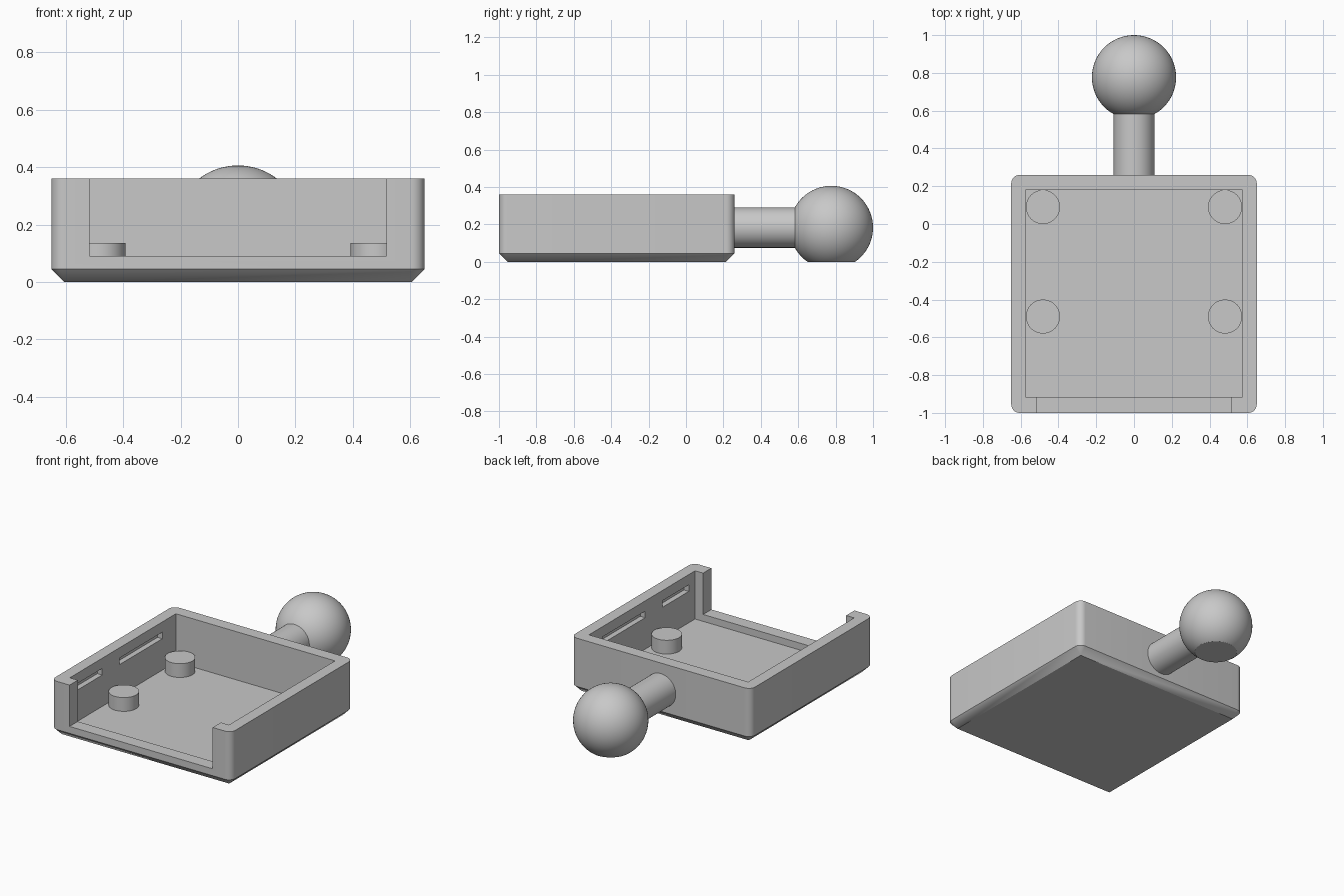
import bpy, bmesh, math
from mathutils import Matrix, Vector

default = bpy.data.objects.get("Cube")
if default:
    bpy.data.objects.remove(default, do_unlink=True)

COLOUR = (0.58, 0.58, 0.58, 1)
grey = bpy.data.materials.new("plain grey")
grey.use_nodes = True
grey.diffuse_color = COLOUR
grey.node_tree.nodes["Principled BSDF"].inputs["Base Color"].default_value = COLOUR

HALF_X, FRONT, BACK, TOP = 0.65, -1.0, 0.26, 0.36
EDGE = 0.045          # corner radius, chamfer size and floor thickness
INNER_X, INNER_FRONT, INNER_BACK = 0.575, -0.915, 0.18
BALL_R, BALL_Y, BALL_Z = 0.223, 0.777, 0.183


def make_object(name, bm):
    bmesh.ops.recalc_face_normals(bm, faces=bm.faces)
    mesh = bpy.data.meshes.new(name)
    bm.to_mesh(mesh)
    bm.free()
    mesh.materials.append(grey)
    obj = bpy.data.objects.new(name, mesh)
    bpy.context.collection.objects.link(obj)
    return obj


def smooth(obj):
    bpy.ops.object.select_all(action='DESELECT')
    obj.select_set(True)
    bpy.context.view_layer.objects.active = obj
    bpy.ops.object.shade_smooth_by_angle(angle=math.radians(30))


def cylinder(name, radius, length, matrix):
    bm = bmesh.new()
    bmesh.ops.create_cone(bm, cap_ends=True, segments=64, radius1=radius,
                          radius2=radius, depth=length, matrix=matrix)
    obj = make_object(name, bm)
    smooth(obj)
    return obj


def cut_box(target, low, high):
    low, high = Vector(low), Vector(high)
    bm = bmesh.new()
    bmesh.ops.create_cube(bm, size=1, matrix=Matrix.Translation((low + high) / 2)
                          @ Matrix.Diagonal((*(high - low), 1)))
    cutter = make_object("cutter", bm)
    cutter.hide_render = True
    mod = target.modifiers.new("cut", 'BOOLEAN')
    mod.operation, mod.solver, mod.object = 'DIFFERENCE', 'EXACT', cutter
    bpy.context.view_layer.objects.active = target
    bpy.ops.object.modifier_apply(modifier=mod.name)
    bpy.data.objects.remove(cutter, do_unlink=True)


def rounded_ring(bm, radius, z, steps=8):
    # Corner centres stay fixed, so a zero radius gives a sharp rectangle
    verts = []
    cx, y0, y1 = HALF_X - EDGE, FRONT + EDGE, BACK - EDGE
    for i, (x, y) in enumerate([(cx, y1), (-cx, y1), (-cx, y0), (cx, y0)]):
        count = steps if radius else 0
        for k in range(count + 1):
            a = math.pi / 2 * (i + k / steps)
            verts.append(bm.verts.new((x + radius * math.cos(a),
                                       y + radius * math.sin(a), z)))
    return verts


# Tray body: rounded block with a chamfered underside
bm = bmesh.new()
STEPS = 8
bottom = rounded_ring(bm, 0, 0, STEPS)
middle = rounded_ring(bm, EDGE, EDGE, STEPS)
top = rounded_ring(bm, EDGE, TOP, STEPS)
n = len(middle)
for i in range(n):
    j = (i + 1) % n
    bm.faces.new((middle[i], middle[j], top[j], top[i]))
    a, b = bottom[i // (STEPS + 1)], bottom[j // (STEPS + 1)]
    bm.faces.new((a, middle[j], middle[i]) if a == b else (a, b, middle[j], middle[i]))
bm.faces.new(top)
bm.faces.new(bottom[::-1])
tray = make_object("tray", bm)

# Hollow, front opening with a low lip, and shallow slots inside both side walls
cut_box(tray, (-INNER_X, INNER_FRONT, EDGE), (INNER_X, INNER_BACK, 0.5))
cut_box(tray, (-0.517, -1.1, 0.09), (0.517, -0.9, 0.5))
for side in (-1, 1):
    for y0, y1 in ((-0.85, -0.58), (-0.40, 0.04)):
        xs = sorted((side * 0.5, side * 0.61))
        cut_box(tray, (xs[0], y0, 0.25), (xs[1], y1, 0.293))
smooth(tray)

# Support posts on the tray floor
for side, word in ((-1, "right"), (1, "left")):
    for y, place in ((-0.49, "front"), (0.09, "back")):
        cylinder(f"{place}_{word}_post", 0.09, 0.09,
                 Matrix.Translation((side * 0.482, y, 0.09)))

# Neck joining the tray to the ball
cylinder("neck", 0.108, 0.42, Matrix.Translation((0, 0.45, BALL_Z))
         @ Matrix.Rotation(math.pi / 2, 4, 'X'))

# Ball with a flat base
bm = bmesh.new()
bmesh.ops.create_uvsphere(bm, u_segments=64, v_segments=40, radius=BALL_R,
                          matrix=Matrix.Translation((0, BALL_Y, BALL_Z)))
bmesh.ops.bisect_plane(bm, geom=bm.verts[:] + bm.edges[:] + bm.faces[:],
                       plane_co=(0, 0, 0), plane_no=(0, 0, 1), clear_inner=True)
bmesh.ops.holes_fill(bm, edges=[e for e in bm.edges if e.is_boundary], sides=0)
smooth(make_object("ball", bm))
